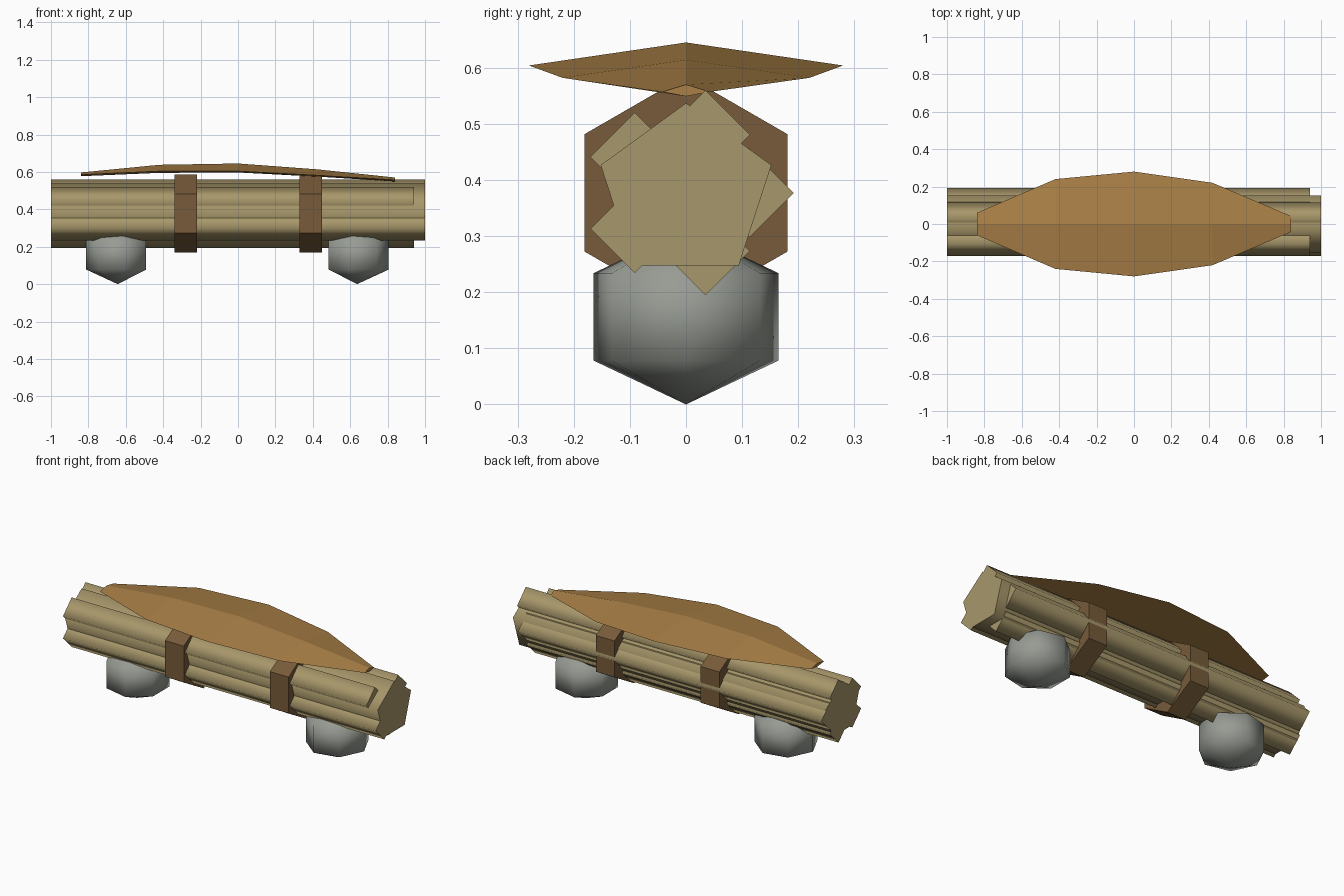
import bpy, bmesh, math

if "Cube" in bpy.data.objects:
    bpy.data.objects.remove(bpy.data.objects["Cube"])


def material(name, rgb):
    m = bpy.data.materials.new(name)
    m.diffuse_color = (*rgb, 1)
    m.use_nodes = True
    m.node_tree.nodes["Principled BSDF"].inputs["Base Color"].default_value = m.diffuse_color
    return m


STRAW = material("straw", (0.39, 0.31, 0.145))
BARK = material("dark bark", (0.185, 0.105, 0.042))
LEAF = material("dry leaf", (0.40, 0.215, 0.062))
STONE = material("grey stone", (0.31, 0.33, 0.295))


def finish(name, bm, mat):
    bmesh.ops.recalc_face_normals(bm, faces=bm.faces)
    mesh = bpy.data.meshes.new(name)
    bm.to_mesh(mesh)
    bm.free()
    mesh.materials.append(mat)
    ob = bpy.data.objects.new(name, mesh)
    bpy.context.collection.objects.link(ob)
    return ob


def loft(name, rings, mat, smooth=False):
    """Skin a row of equal rings; sides may be smooth, end caps stay flat."""
    bm = bmesh.new()
    rows = [[bm.verts.new(p) for p in ring] for ring in rings]
    n = len(rows[0])
    for a, b in zip(rows, rows[1:]):
        for i in range(n):
            j = (i + 1) % n
            bm.faces.new((a[i], a[j], b[j], b[i])).smooth = smooth
    bm.faces.new(rows[0])
    bm.faces.new(rows[-1])
    return finish(name, bm, mat)


def prism(name, x0, x1, y, z, r, sides, mat, smooth=False):
    """Regular prism along x with one corner pointing up."""
    angles = [math.pi / 2 + math.tau * i / sides for i in range(sides)]
    rings = [[(x, y + r * math.cos(a), z + r * math.sin(a)) for a in angles]
             for x in (x0, x1)]
    return loft(name, rings, mat, smooth)


# bundle: five-sided core with five square stalks around it
AXIS = 0.377
prism("core_stalk", -1, 1, 0, AXIS, 0.16, 5, STRAW, True)
for i, end in enumerate((0.94, 1, 0.94, 1, 0.94)):
    a = math.tau * i / 5
    prism(f"outer_stalk_{i + 1}", -1, end, 0.113 * math.cos(a),
          AXIS + 0.109 * math.sin(a), 0.079, 4, STRAW, True)

# six-sided straps
for i, x in enumerate((-0.28, 0.39)):
    prism(f"strap_{i + 1}", x - 0.06, x + 0.06, 0, AXIS, 0.209, 6, BARK)

# seven-sided support stones
for i, (x, turn) in enumerate(((-0.643, 90), (0.637, -90))):
    bm = bmesh.new()
    bmesh.ops.create_uvsphere(bm, u_segments=7, v_segments=3, radius=1)
    for f in bm.faces:
        f.smooth = True
    ob = finish(f"stone_{i + 1}", bm, STONE)
    ob.scale = (0.195, 0.195, 0.156)
    ob.rotation_euler.z = math.radians(turn)
    ob.location = (x, 0, 0.156)

# arched leaf: x, half width, ridge height, edge height, underside height
sections = [(-0.84, 0.06, 0.597, 0.585, 0.577),
            (-0.42, 0.24, 0.638, 0.604, 0.595),
            (0.0, 0.28, 0.645, 0.604, 0.597),
            (0.42, 0.22, 0.614, 0.582, 0.575),
            (0.84, 0.042, 0.570, 0.557, 0.549)]
loft("leaf_cover", [[(x, w, e), (x, 0, top), (x, -w, e), (x, 0, low)]
                    for x, w, top, e, low in sections], LEAF)
